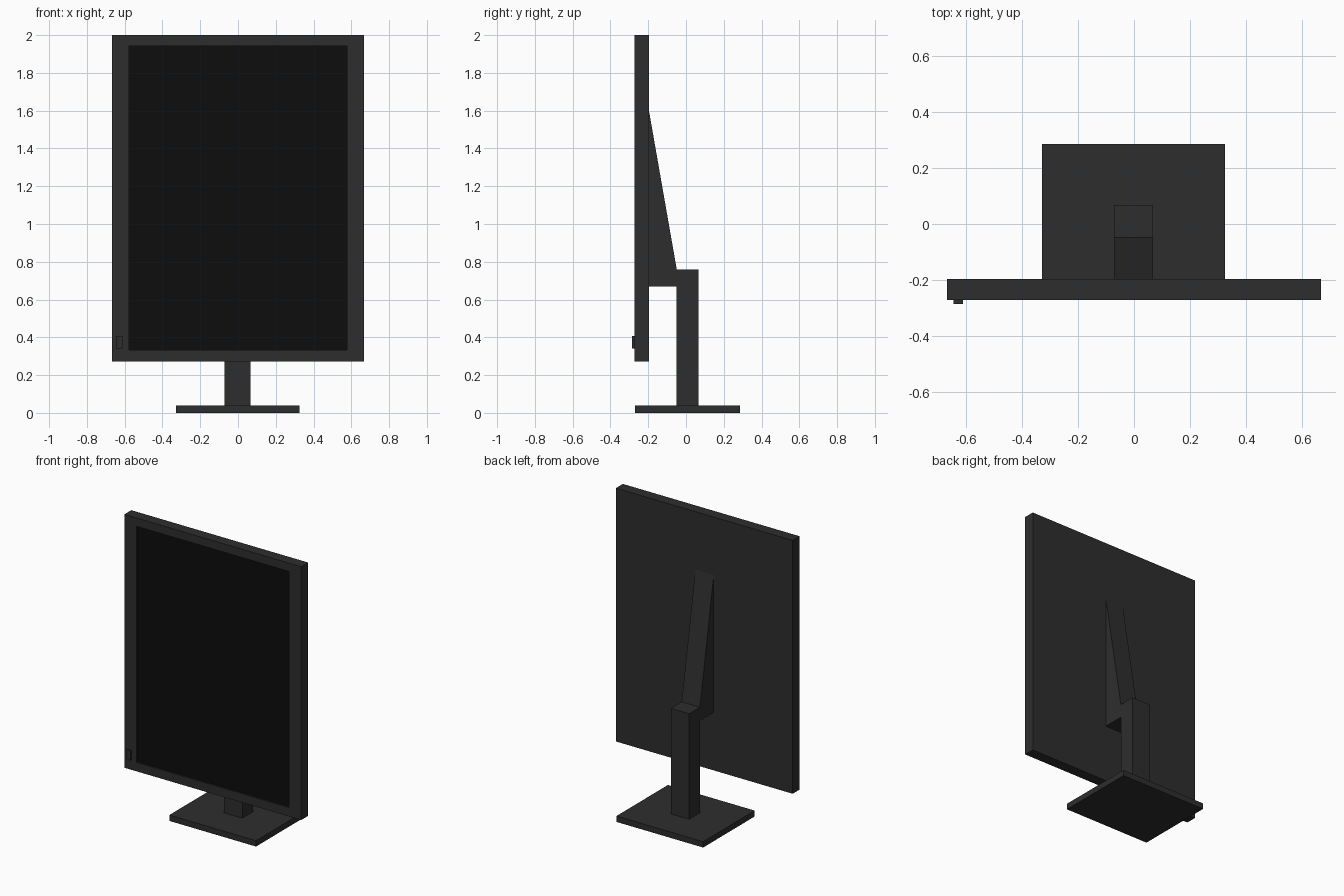
import bpy
import bmesh

cube = bpy.data.objects.get("Cube")
if cube:
    bpy.data.objects.remove(cube, do_unlink=True)


def material(name, grey):
    mat = bpy.data.materials.new(name)
    mat.use_nodes = True
    colour = (grey, grey, grey, 1)
    mat.diffuse_color = colour
    mat.node_tree.nodes["Principled BSDF"].inputs["Base Color"].default_value = colour
    return mat


plastic = material("charcoal plastic", 0.027)
glass = material("black screen", 0.004)


def finish(name, bm, *mats):
    bmesh.ops.recalc_face_normals(bm, faces=bm.faces)
    mesh = bpy.data.meshes.new(name)
    bm.to_mesh(mesh)
    bm.free()
    for mat in mats:
        mesh.materials.append(mat)
    obj = bpy.data.objects.new(name, mesh)
    bpy.context.collection.objects.link(obj)
    return obj


def extrude_profile(bm, profile, x0, x1):
    """Extrude a (y, z) outline along x."""
    face = bm.faces.new([bm.verts.new((x0, y, z)) for y, z in profile])
    result = bmesh.ops.extrude_face_region(bm, geom=[face])
    for v in result["geom"]:
        if isinstance(v, bmesh.types.BMVert):
            v.co.x = x1


def box(bm, x0, x1, y0, y1, z0, z1):
    extrude_profile(bm, [(y0, z0), (y1, z0), (y1, z1), (y0, z1)], x0, x1)


# Panel: a slab whose front is inset into a bezel, with the screen set back
bm = bmesh.new()
box(bm, -0.667, 0.667, -0.272, -0.197, 0.273, 2.0)
bmesh.ops.recalc_face_normals(bm, faces=bm.faces)
bm.normal_update()
front = next(f for f in bm.faces if f.normal.y < -0.9)
bmesh.ops.inset_individual(bm, faces=[front], thickness=0.05)
for v in front.verts:
    v.co.x = 0.576 if v.co.x > 0 else -0.576
    v.co.z = 1.943 if v.co.z > 1 else 0.333
# second ring forms the recess walls
bmesh.ops.inset_individual(bm, faces=[front], thickness=0)
for v in front.verts:
    v.co.y += 0.01
front.material_index = 1
finish("display_panel", bm, plastic, glass)

# Power button on the lower right of the bezel
bm = bmesh.new()
box(bm, -0.645, -0.611, -0.285, -0.272, 0.342, 0.407)
finish("power_button", bm, plastic)

# Upright column with the tapering arm that carries the panel
stem = (-0.071, 0.067)
bm = bmesh.new()
box(bm, *stem, -0.049, 0.067, 0.04, 0.76)
finish("stand_column", bm, plastic)

bm = bmesh.new()
extrude_profile(bm, [(-0.197, 0.668), (-0.049, 0.668), (-0.049, 0.76), (-0.197, 1.605)], *stem)
finish("support_arm", bm, plastic)

# Flat foot
bm = bmesh.new()
box(bm, -0.329, 0.325, -0.27, 0.285, 0, 0.04)
finish("stand_base", bm, plastic)
